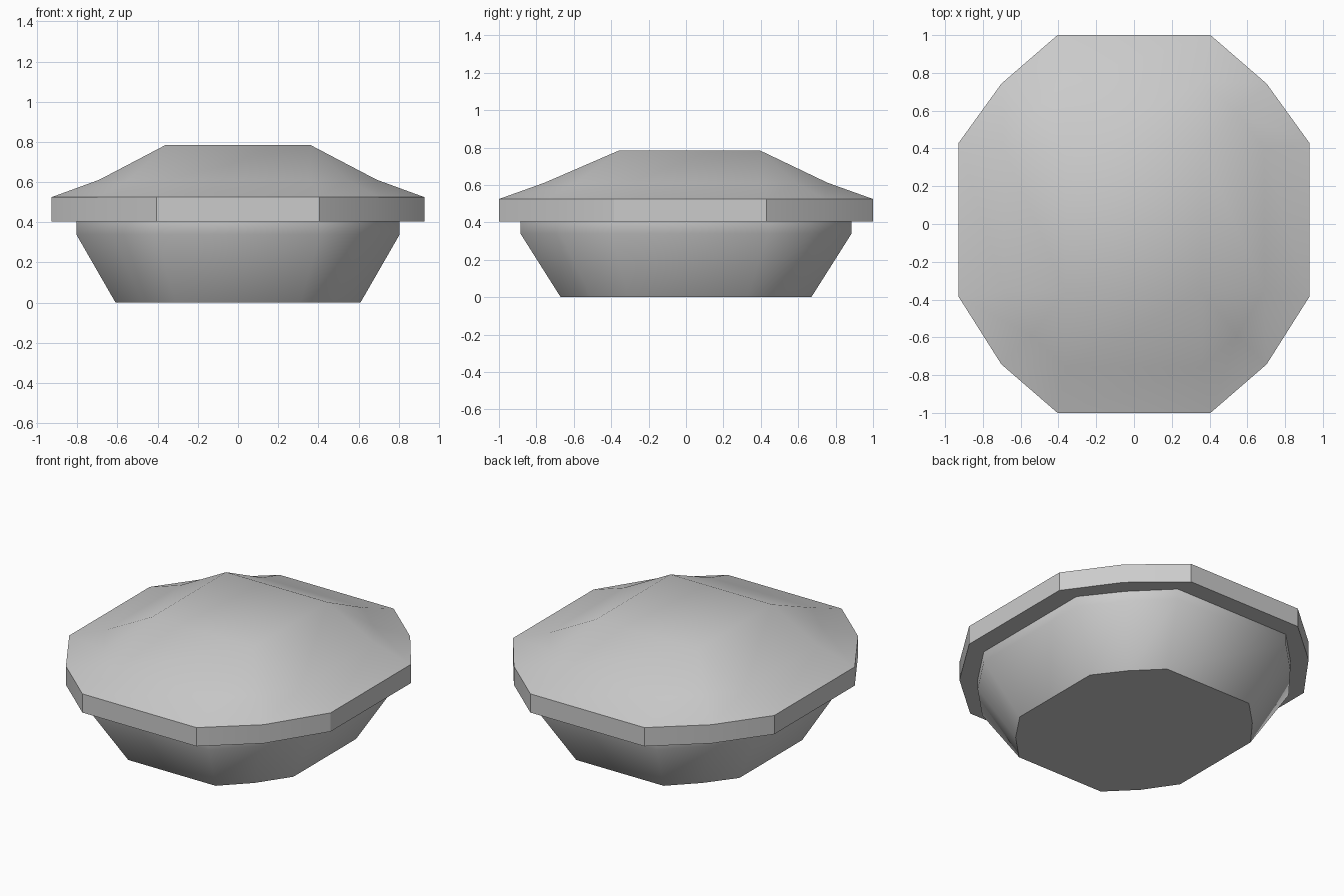
import bpy, bmesh

if "Cube" in bpy.data.objects:
    bpy.data.objects.remove(bpy.data.objects["Cube"])


def ring(corner, z, shift=0.0):
    """Mirror three corner points into a closed 12-sided loop.
    shift moves the inner corner points slightly towards the back."""
    pts = []
    last = len(corner) - 1
    for sx, sy in ((1, 1), (-1, 1), (-1, -1), (1, -1)):
        order = range(last + 1) if sx * sy < 0 else range(last, -1, -1)
        for i in order:
            x, y = corner[i]
            pts.append((sx * x, sy * y + (shift if i == last else 0), z))
    return pts


def build(name, rings, angle, cap_bottom, top_plate=None):
    bm = bmesh.new()
    loops = [[bm.verts.new(p) for p in r] for r in rings]
    n = len(loops[0])
    for a, b in zip(loops, loops[1:]):
        for i in range(n):
            j = (i + 1) % n
            bm.faces.new((a[i], a[j], b[j], b[i]))
    if cap_bottom:
        bm.faces.new(loops[0][::-1])
    if top_plate:
        # each three-point corner fans into one corner of the plate
        plate = [bm.verts.new(p) for p in top_plate]
        top = loops[-1]
        for k in range(4):
            a, b, c = top[3 * k:3 * k + 3]
            bm.faces.new((a, b, plate[k]))
            bm.faces.new((b, c, plate[k]))
            bm.faces.new((c, top[(3 * k + 3) % n], plate[(k + 1) % 4], plate[k]))
        bm.faces.new(plate)
    bmesh.ops.recalc_face_normals(bm, faces=bm.faces)
    mesh = bpy.data.meshes.new(name)
    bm.to_mesh(mesh)
    bm.free()
    ob = bpy.data.objects.new(name, mesh)
    bpy.context.collection.objects.link(ob)
    bpy.ops.object.select_all(action='DESELECT')
    ob.select_set(True)
    bpy.context.view_layer.objects.active = ob
    bpy.ops.object.shade_smooth_by_angle(angle=angle)
    return ob


# Tapered base with a short upright collar
base_top = [(0.41, 0.885), (0.625, 0.67), (0.805, 0.42)]
base_foot = [(x * 0.757, y * 0.757) for x, y in base_top]
build("base", [ring(base_foot, 0, 0.01), ring(base_top, 0.34, 0.02),
               ring(base_top, 0.405, 0.02)], 0.9, True)

# Lid: upright rim, shallow slope, then steeper slope to a flat plate
rim = [(0.405, 1.0), (0.702, 0.743), (0.928, 0.408)]
shoulder = [(0.36, 0.757), (0.545, 0.59), (0.69, 0.375)]
plate = [(0.36, 0.395, 0.785), (-0.36, 0.395, 0.785),
         (-0.36, -0.357, 0.785), (0.36, -0.357, 0.785)]
build("lid", [ring(rim, 0.405, 0.022), ring(rim, 0.525, 0.022),
              ring(shoulder, 0.612, 0.022)], 0.55, True, plate)
